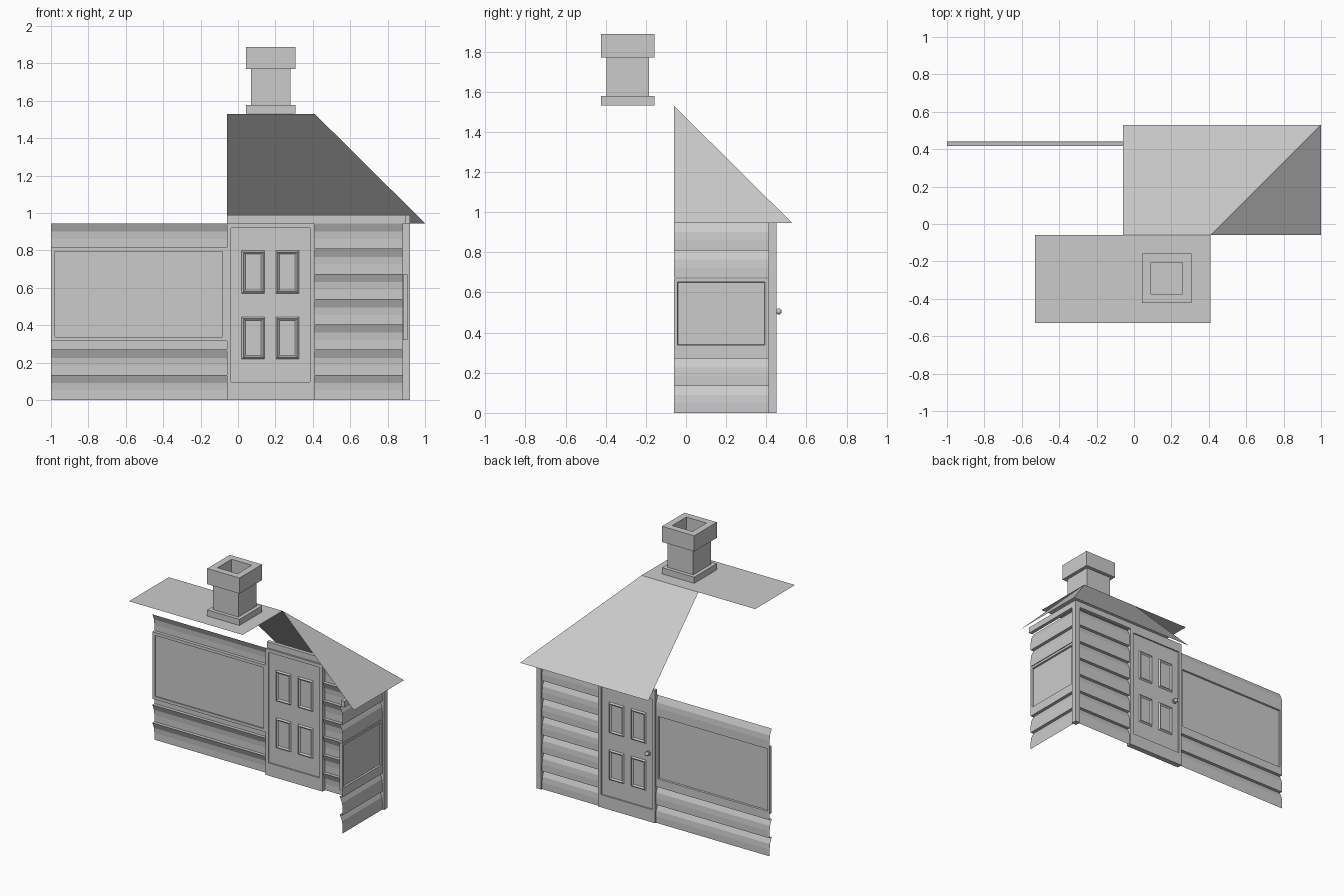
import bpy
import bmesh

if "Cube" in bpy.data.objects:
    bpy.data.objects.remove(bpy.data.objects["Cube"], do_unlink=True)

grey = bpy.data.materials.new("plain_grey")
grey.use_nodes = True
grey.diffuse_color = (0.6, 0.6, 0.6, 1)
grey.node_tree.nodes["Principled BSDF"].inputs["Base Color"].default_value = (0.6, 0.6, 0.6, 1)


def back(u, d, z):
    return (u, d, z)


def side(u, d, z):
    return (d, u, z)


def make(name, verts, faces, closed=False):
    mesh = bpy.data.meshes.new(name)
    mesh.from_pydata(verts, [], faces)
    if closed:
        bm = bmesh.new()
        bm.from_mesh(mesh)
        bmesh.ops.recalc_face_normals(bm, faces=bm.faces)
        bm.to_mesh(mesh)
        bm.free()
    mesh.materials.append(grey)
    obj = bpy.data.objects.new(name, mesh)
    bpy.context.collection.objects.link(obj)
    return obj


def box(name, x, y, z):
    verts = [(a, b, c) for c in z for a, b in
             ((x[0], y[0]), (x[1], y[0]), (x[1], y[1]), (x[0], y[1]))]
    faces = [(0, 1, 2, 3), (4, 5, 6, 7)]
    faces += [(i, (i + 1) % 4, 4 + (i + 1) % 4, 4 + i) for i in range(4)]
    return make(name, verts, faces, True)


def loops(name, rings, closed_ring=True):
    """Bridge a list of four-cornered rings, optionally last to first."""
    n = len(rings)
    verts = [p for ring in rings for p in ring]
    faces = []
    for r in range(n if closed_ring else n - 1):
        s = (r + 1) % n
        for i in range(4):
            j = (i + 1) % 4
            faces.append((r * 4 + i, r * 4 + j, s * 4 + j, s * 4 + i))
    return make(name, verts, faces, True)


def rect(u, z, inset, d, wall):
    a, b = u[0] + inset, u[1] - inset
    c, e = z[0] + inset, z[1] - inset
    return [wall(a, d, c), wall(b, d, c), wall(b, d, e), wall(a, d, e)]


BOARD = 0.135


def siding(name, u, z, outer, wall):
    """Lapped boards as an open sheet, limited to a height range."""
    profile = []
    for k in range(7):
        for dz, depth in ((0, 0), (0.05, 0), (0.09, 0.004), (BOARD, 0.024)):
            h = k * BOARD + dz
            if z[0] - 1e-4 <= h <= z[1] + 1e-4:
                profile.append((outer - depth, h))
    if profile[-1][1] < z[1] - 0.005:
        profile.append((outer, z[1]))
    if profile[0][1] > z[0] + 0.005:
        profile.insert(0, (outer, z[0]))
    verts = [wall(a, d, h) for d, h in profile for a in u]
    faces = []
    for i in range(len(profile) - 1):
        f = (2 * i, 2 * i + 1, 2 * i + 3, 2 * i + 2)
        faces.append(f if wall is side else f[::-1])
    return make(name, verts, faces)


def window(name, u, z, d, wall):
    inner, outer = d
    loops(name + "_frame", [rect(u, z, 0, inner, wall), rect(u, z, 0, outer, wall),
                            rect(u, z, 0.017, outer, wall), rect(u, z, 0.022, inner, wall)])
    pane = (0, 1, 2, 3) if wall is side else (3, 2, 1, 0)
    make(name + "_pane", rect(u, z, 0.018, (inner + outer) / 2, wall), [pane])


# Long back wall with wide window
left_u = (-1.0, -0.06)
siding("long_wall_lower", left_u, (0, 0.315), 0.441, back)
siding("long_wall_upper", left_u, (0.815, 0.945), 0.441, back)
window("long_window", left_u, (0.315, 0.815), (0.417, 0.441), back)

# Plain back wall beside the door
siding("plain_wall", (0.41, 0.885), (0, 0.945), 0.441, back)

# Side wall with window
side_u = (-0.06, 0.41)
siding("side_wall_lower", side_u, (0, 0.32), 0.906, side)
siding("side_wall_upper", side_u, (0.67, 0.945), 0.906, side)
window("side_window", side_u, (0.32, 0.67), (0.882, 0.906), side)

# Corner post and headers below the roof
box("corner_post", (0.88, 0.92), (0.41, 0.452), (0, 0.945))
box("back_header", (-0.06, 0.92), (0.425, 0.452), (0.945, 0.99))
box("side_header", (0.893, 0.92), (-0.06, 0.425), (0.945, 0.99))

# Door frame
for nm, x, z in (("door_sill", (-0.06, 0.41), (0, 0.095)),
                 ("door_lintel", (-0.06, 0.41), (0.92, 0.945)),
                 ("door_jamb_left", (0.385, 0.41), (0.095, 0.92)),
                 ("door_jamb_right", (-0.06, -0.038), (0.095, 0.92))):
    box(nm, x, (0.412, 0.452), z)

# Door with moulded panels on both faces
box("door", (-0.038, 0.385), (0.422, 0.442), (0.095, 0.92))
for x in ((0.02, 0.143), (0.202, 0.325)):
    for z in ((0.22, 0.445), (0.57, 0.8)):
        for surface, out in ((0.422, -0.009), (0.442, 0.009)):
            loops("door_panel_moulding", [rect(x, z, 0, surface, back),
                                          rect(x, z, 0.009, surface + out, back),
                                          rect(x, z, 0.019, surface, back)])

# Door knob
for nm, r, d in (("knob_plate", 0.018, 0.444), ("knob_stem", 0.007, 0.451)):
    bpy.ops.mesh.primitive_cylinder_add(vertices=12, radius=r, depth=0.014,
                                        location=(0.0, d, 0.505), rotation=(1.5708, 0, 0))
    bpy.context.object.name = nm
    bpy.context.object.data.materials.append(grey)
bpy.ops.mesh.primitive_uv_sphere_add(segments=12, ring_count=8, radius=0.015,
                                     location=(0.0, 0.462, 0.505))
knob = bpy.context.object
knob.name = "door_knob"
knob.data.materials.append(grey)
bpy.ops.object.shade_smooth_by_angle()

# Hipped roof corner and flat roof sheet
TOP, EAVE = 1.53, 0.945
make("hip_roof",
     [(-0.06, -0.06, TOP), (0.41, -0.06, TOP), (1, 0.53, EAVE),
      (-0.06, 0.53, EAVE), (1, -0.06, EAVE)],
     [(0, 1, 2, 3), (1, 4, 2)])
make("flat_roof",
     [(-0.53, -0.53, TOP), (0.41, -0.53, TOP), (0.41, -0.06, TOP), (-0.53, -0.06, TOP)],
     [(0, 1, 2, 3)])


# Hollow chimney
def square(half, z):
    return [(0.175 + sx * half, -0.29 + sy * half, z)
            for sx, sy in ((-1, -1), (1, -1), (1, 1), (-1, 1))]


loops("chimney", [square(h, z) for h, z in (
    (0.133, 1.532), (0.133, 1.578), (0.106, 1.578), (0.106, 1.77),
    (0.133, 1.77), (0.133, 1.887), (0.083, 1.887), (0.083, 1.532))])
